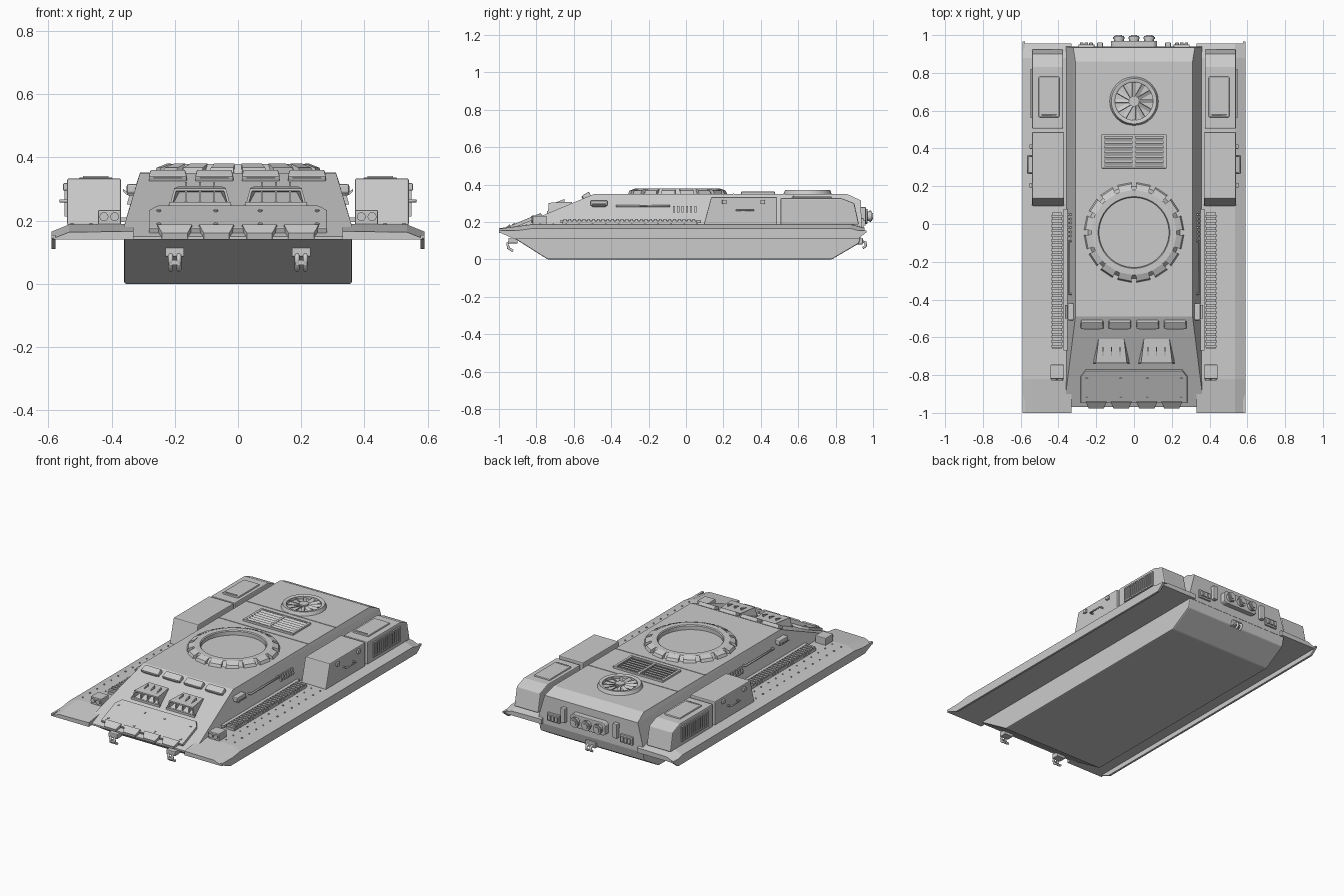
import bpy, bmesh
from math import sin, cos, pi, atan2
from mathutils import Matrix, Vector

if "Cube" in bpy.data.objects:
    bpy.data.objects.remove(bpy.data.objects["Cube"])


def part(name, solids, mirror=False, bevel=0):
    """One object made from convex solids (point lists), optionally mirrored in x."""
    if mirror:
        solids = solids + [[(-p[0], p[1], p[2]) for p in s] for s in solids]
    bm = bmesh.new()
    for s in solids:
        vs = [bm.verts.new(p) for p in s]
        bmesh.ops.convex_hull(bm, input=vs)
    bmesh.ops.delete(bm, geom=[v for v in bm.verts if not v.link_faces], context='VERTS')
    bmesh.ops.dissolve_limit(bm, angle_limit=0.01, verts=bm.verts[:], edges=bm.edges[:])
    return finish(name, bm, bevel)


def finish(name, bm, bevel=0, smooth=False):
    bmesh.ops.recalc_face_normals(bm, faces=bm.faces[:])
    me = bpy.data.meshes.new(name)
    bm.to_mesh(me)
    bm.free()
    ob = bpy.data.objects.new(name, me)
    bpy.context.collection.objects.link(ob)
    if bevel:
        m = ob.modifiers.new("edge", 'BEVEL')
        m.width, m.segments, m.limit_method = bevel, 2, 'ANGLE'
    if smooth:
        bpy.ops.object.select_all(action='DESELECT')
        bpy.context.view_layer.objects.active = ob
        ob.select_set(True)
        bpy.ops.object.shade_smooth_by_angle(angle=0.6)
    return ob


def box(x0, x1, y0, y1, z0, z1):
    return [(x, y, z) for x in (x0, x1) for y in (y0, y1) for z in (z0, z1)]


def prism(x0, x1, yz):
    return [(x, y, z) for x in (x0, x1) for y, z in yz]


def disc(c, r, h, axis='Z', n=16):
    pts = []
    for i in range(n):
        a, b = r * cos(2 * pi * i / n), r * sin(2 * pi * i / n)
        for t in (0, h):
            d = (a, b, t) if axis == 'Z' else (a, t, b)
            pts.append(tuple(c[k] + d[k] for k in range(3)))
    return pts


def move(solid, mat):
    return [tuple(mat @ Vector(p)) for p in solid]


def lathe(name, profile, c, n=48):
    bm = bmesh.new()
    rings = [[bm.verts.new((c[0] + r * cos(2 * pi * i / n), c[1] + r * sin(2 * pi * i / n), z))
              for r, z in profile] for i in range(n)]
    m = len(profile)
    for i in range(n):
        for j in range(m):
            a, b = rings[i], rings[(i + 1) % n]
            bm.faces.new((a[j], b[j], b[(j + 1) % m], a[(j + 1) % m]))
    return finish(name, bm, smooth=True)


def rod(name, paths, r):
    cu = bpy.data.curves.new(name, 'CURVE')
    cu.dimensions, cu.bevel_depth, cu.bevel_resolution, cu.use_fill_caps = '3D', r, 1, True
    for path in paths:
        sp = cu.splines.new('POLY')
        sp.points.add(len(path) - 1)
        for p, q in zip(sp.points, path):
            p.co = (*q, 1)
    ob = bpy.data.objects.new(name, cu)
    bpy.context.collection.objects.link(ob)


def both(paths):
    return paths + [[(-x, y, z) for x, y, z in p] for p in paths]


def on_glacis(y):
    """Frame lying on the sloped front plate at a given y."""
    z = 0.35 + (y + 0.49) * 0.2 / 0.48
    return Matrix.Translation((0, y, z)) @ Matrix.Rotation(atan2(0.2, 0.48), 4, 'X')


# Lower and upper hull
part("lower_hull", [prism(-.36, .36, [(-.97, .145), (-.74, 0), (.78, 0), (.925, .085), (.94, .145)])], bevel=.006)
part("upper_hull", [[(s * x, y, z) for s in (1, -1) for x, y, z in
     [(.31, -.49, .35), (.31, .86, .35), (.322, .935, .315), (.37, .94, .14), (.37, -.97, .15), (.37, -.97, .14)]]])

# Fenders, skirts and rivets
part("fenders", [[(x, y, z - d) for y, d in ((-1, .024), (-.82, 0), (.88, 0), (.955, .02))
     for x, z in ((.33, .19), (.535, .187), (.59, .165))] + box(.33, .59, -1, .955, .14, .141)], mirror=True)
part("skirts", [prism(.577, .59, [(-1, .145), (-.92, .11), (.92, .11), (.965, .145), (.965, .155), (-1, .155)])], mirror=True)
part("fender_rivets", [disc((x, -.78 + .07 * i, .186), .005, .006, n=6)
     for x in (.465, .525) for i in range(13)], mirror=True)

# Ribbed strips beside the hull
part("ribbed_strips", [box(.38, .435, -.66, .06, .185, .204)] +
     [box(.378, .437, -.655 + .0255 * i, -.64 + .0255 * i, .185, .215) for i in range(28)], mirror=True)

# Fender stowage boxes with clasps and handles
part("front_stowage_boxes", [prism(.37, .54, [(.095, .185), (.135, .333), (.487, .333), (.487, .185)])], mirror=True, bevel=.005)
part("box_clasps", [box(.535, .553, y - .012, y + .012, .295, .318) for y in (.205, .41)], mirror=True, bevel=.003)
rod("box_handles", both([[(.54, .27, .262), (.562, .27, .262), (.562, .36, .262), (.54, .36, .262)]]), .005)
part("rear_intake_boxes", [prism(.375, .54, [(.505, .185), (.505, .327), (.83, .327), (.9, .3), (.925, .185)])], mirror=True, bevel=.006)
part("intake_lids", [box(.395, .505, .565, .78, .32, .336)], mirror=True, bevel=.006)
rod("lid_handles", both([[(.41, .575, .337), (.49, .575, .337)]]), .004)
frame = [box(.538, .548, .56, .82, a, a + .008) for a in (.212, .297)] + \
        [box(.538, .548, a, a + .008, .212, .305) for a in (.56, .812)]
part("intake_grilles", frame + [box(.538, .546, .575 + .0185 * i, .584 + .0185 * i, .215, .3) for i in range(13)], mirror=True)

# Hull side fittings
part("side_vision_blocks", [prism(.3, .352, [(-.51, .285), (-.51, .315), (-.42, .315), (-.42, .285)])], mirror=True, bevel=.006)
part("vision_block_flaps", [[(.35, y, z) for y in (-.5, -.43) for z in (.28, .29)] +
     [(.364, y, z) for y in (-.5, -.43) for z in (.292, .3)]], mirror=True)
rod("side_rods", both([[(.33, -.37, .285), (.346, -.37, .285), (.346, -.09, .285), (.33, -.09, .285)]]), .006)
part("side_vents", [[(x, y, z) for y in (-.07 + .023 * i, -.059 + .023 * i)
     for x, z in ((.32, .25), (.352, .25), (.342, .285), (.32, .285))] for i in range(6)], mirror=True)
part("hull_ledge", [box(.33, .372, -.67, .08, .195, .21)], mirror=True)

# Turret ring with radial blocks
C = (0, -.045)
lathe("turret_ring", [(.185, .345), (.185, .374), (.19, .379), (.225, .379), (.248, .345)], C, 64)
blocks = []
for i in range(16):
    m = Matrix.Translation((*C, 0)) @ Matrix.Rotation(2 * pi * (i + .5) / 16, 4, 'Z')
    blocks.append(move([(r, s * w, z) for s in (1, -1) for r, w, z in
                  ((.222, .033, .345), (.222, .033, .38), (.255, .037, .367), (.262, .038, .35), (.262, .038, .345))], m))
part("ring_blocks", blocks)

# Engine deck louvres and cooling fan
part("louvre_frame", [box(-.172, .172, a, a + .012, .345, .362) for a in (.295, .463)] +
     [box(a - .008, a + .008, .295, .475, .345, .362) for a in (-.164, 0, .164)], bevel=.002)
part("louvre_slats", [prism(a, a + .148, [(y, .348), (y, .354), (y + .018, .362), (y + .018, .356)])
     for a in (-.156, .008) for y in [.31 + .0255 * i for i in range(6)]])
lathe("fan_ring", [(.1, .345), (.1, .367), (.106, .371), (.12, .371), (.131, .345)], (0, .65))
fan = [disc((0, .65, .345), .028, .025, n=20)]
for i in range(12):
    m = Matrix.Translation((0, .65, .358)) @ Matrix.Rotation(2 * pi * i / 12, 4, 'Z') @ Matrix.Rotation(.5, 4, 'X')
    fan.append(move(box(.02, .103, -.01, .01, -.002, .002), m))
part("fan_blades", fan)
part("deck_seams", [box(-.31, .31, y, y + .006, .345, .3525) for y in (.25, .52)])

# Front plate: periscopes, driver hoods and bow armour
g = on_glacis(-.53)
part("periscopes", [move([(x + s * w, y, z) for s in (1, -1) for w, y, z in
     ((.06, -.022, -.01), (.06, -.022, .016), (.055, .02, .022), (.06, .024, -.01))], g)
     for x in (-.222, -.075, .072, .218)], bevel=.004)
part("periscope_glass", [move(box(x - .045, x + .045, -.026, -.02, .002, .012), g) for x in (-.222, -.075, .072, .218)])
hood = [[(.12 + s * w, y, z) for s in (1, -1) for w, y, z in
         ((.082, -.735, .293), (.082, -.735, .302), (.068, -.61, .308), (.068, -.61, .29))],
        box(.022, .218, -.742, -.728, .24, .258)]
for s in (1, -1):
    hood.append([(.12 + s * w + d, y, z) for d in (0, -s * .008) for w, y, z in
                 ((.097, -.738, .245), (.082, -.735, .3), (.068, -.61, .3))])
for x in (.075, .12, .165):
    hood.append(prism(x - .003, x + .003, [(-.72, .25), (-.72, .298), (-.62, .3)]))
    hood.append(prism(x - .003, x + .003, [(-.71, .3), (-.65, .302), (-.65, .322)]))
part("driver_hoods", hood, mirror=True)
g = on_glacis(-.86)
part("bow_plate", [move([(s * x, y, z) for s in (1, -1) for x, y in
     ((.282, -.09), (.282, .06), (.255, .097)) for z in (-.005, .016)], g)], bevel=.003)
part("bow_plate_bolts", [move(disc((x, y, .015), .007, .005, n=8), g) for x in (.07, .25) for y in (-.06, .05)], mirror=True)
g = on_glacis(-.95)
part("bow_tabs", [move([(x + s * w, y, z) for s in (1, -1) for w, y, z in
     ((.055, .02, -.01), (.055, .018, .024), (.04, -.025, .012), (.04, -.028, -.006))], g)
     for x in (-.2, -.068, .068, .2)])

# Headlamps
part("headlamp_boxes", [box(.37, .443, -.82, -.745, .18, .233)], mirror=True, bevel=.004)
part("headlamps", [disc((x, -.828, .212), .014, .01, 'Y') for x in (.39, .424)], mirror=True)

# Tow hooks at front and rear
part("hook_mounts", [box(.17, .23, -.95, -.9, .085, .115)], mirror=True, bevel=.004)
rod("front_hooks", both([[(x, -.93, .1), (x, -.955, .085), (x, -.95, .06), (x, -.925, .045)] for x in (.187, .213)]), .008)
part("hook_pins", [box(.182, .218, -.957, -.943, .06, .075)], mirror=True)
part("rear_hook_mount", [box(-.035, .035, .9, .945, .08, .115)], bevel=.004)
rod("rear_hook", [[(x, .93, .1), (x, .96, .09), (x, .962, .072), (x, .945, .06)] for x in (-.014, .014)], .008)

# Rear exhausts, posts and lamps
part("exhaust_panel", [[(s * x, y, z) for s in (1, -1) for y in (.93, .97)
     for x, z in ((.122, .2), (.122, .255), (.105, .27), (.105, .19))]], bevel=.004)
part("exhaust_pipes", [disc((x, .96, .23), .026, .035, 'Y', 20) for x in (-.08, 0, .08)] +
     [disc((x, .98, .23), .03, .01, 'Y', 20) for x in (-.08, 0, .08)])
part("exhaust_cores", [disc((x, .99, .23), .017, .01, 'Y', 16) for x in (-.08, 0, .08)])
part("rear_posts", [box(.165, .195, .93, .962, .19, .28)], mirror=True, bevel=.005)
part("rear_lamps", [box(.21, .295, .93, .95, .17, .22)] +
     [box(.218 + .025 * i, .237 + .025 * i, .94, .96, .18, .21) for i in range(3)], mirror=True, bevel=.002)
